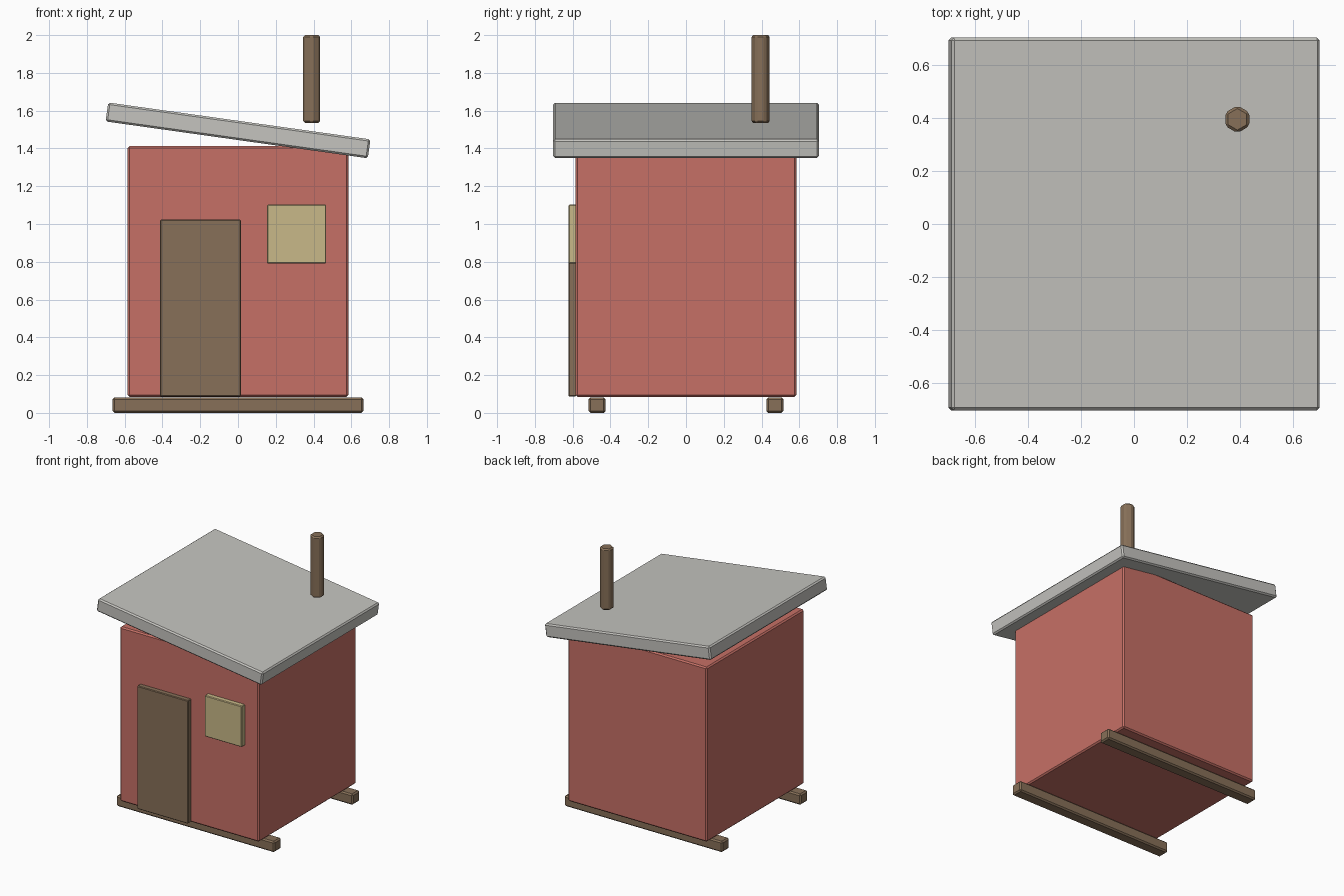
import bpy
from math import radians

default = bpy.data.objects.get("Cube")
if default:
    bpy.data.objects.remove(default, do_unlink=True)


def material(name, rgb):
    mat = bpy.data.materials.new(name)
    mat.use_nodes = True
    mat.diffuse_color = (*rgb, 1)
    mat.node_tree.nodes["Principled BSDF"].inputs["Base Color"].default_value = (*rgb, 1)
    return mat


RED = material("faded red", (0.565, 0.162, 0.133))
BROWN = material("wood brown", (0.242, 0.162, 0.098))
CREAM = material("window cream", (0.578, 0.479, 0.246))
GREY = material("roof grey", (0.558, 0.552, 0.521))


def finish(obj, name, mat, bevel):
    obj.name = name
    obj.data.materials.append(mat)
    mod = obj.modifiers.new("Edge bevel", 'BEVEL')
    mod.width = bevel
    mod.segments = 1
    return obj


def box(name, mat, x, y, z, bevel=0.01):
    """Box from (min, max) ranges on each axis."""
    ranges = (x, y, z)
    bpy.ops.mesh.primitive_cube_add(size=1, location=[(a + b) / 2 for a, b in ranges])
    obj = bpy.context.object
    obj.scale = [b - a for a, b in ranges]
    bpy.ops.object.transform_apply(location=False, rotation=False, scale=True)
    return finish(obj, name, mat, bevel)


# Hut walls
box("hut_walls", RED, (-0.585, 0.585), (-0.585, 0.585), (0.085, 1.412))

# Front door and window panel
box("door", BROWN, (-0.413, 0.015), (-0.623, -0.58), (0.087, 1.023), 0.005)
box("window", CREAM, (0.154, 0.467), (-0.623, -0.58), (0.79, 1.102), 0.005)

# Pair of skids below the floor
for name, y in (("front_skid", -0.471), ("back_skid", 0.471)):
    box(name, BROWN, (-0.664, 0.664), (y - 0.045, y + 0.045), (0, 0.082))

# Slanted roof slab
roof = box("roof", GREY, (-0.701, 0.701), (-0.703, 0.703), (1.445, 1.546))
roof.rotation_euler.y = radians(8)

# Six-sided stovepipe
bpy.ops.mesh.primitive_cylinder_add(vertices=6, radius=0.052, depth=0.465,
                                    location=(0.39, 0.395, 1.7675))
finish(bpy.context.object, "stovepipe", BROWN, 0.01)
